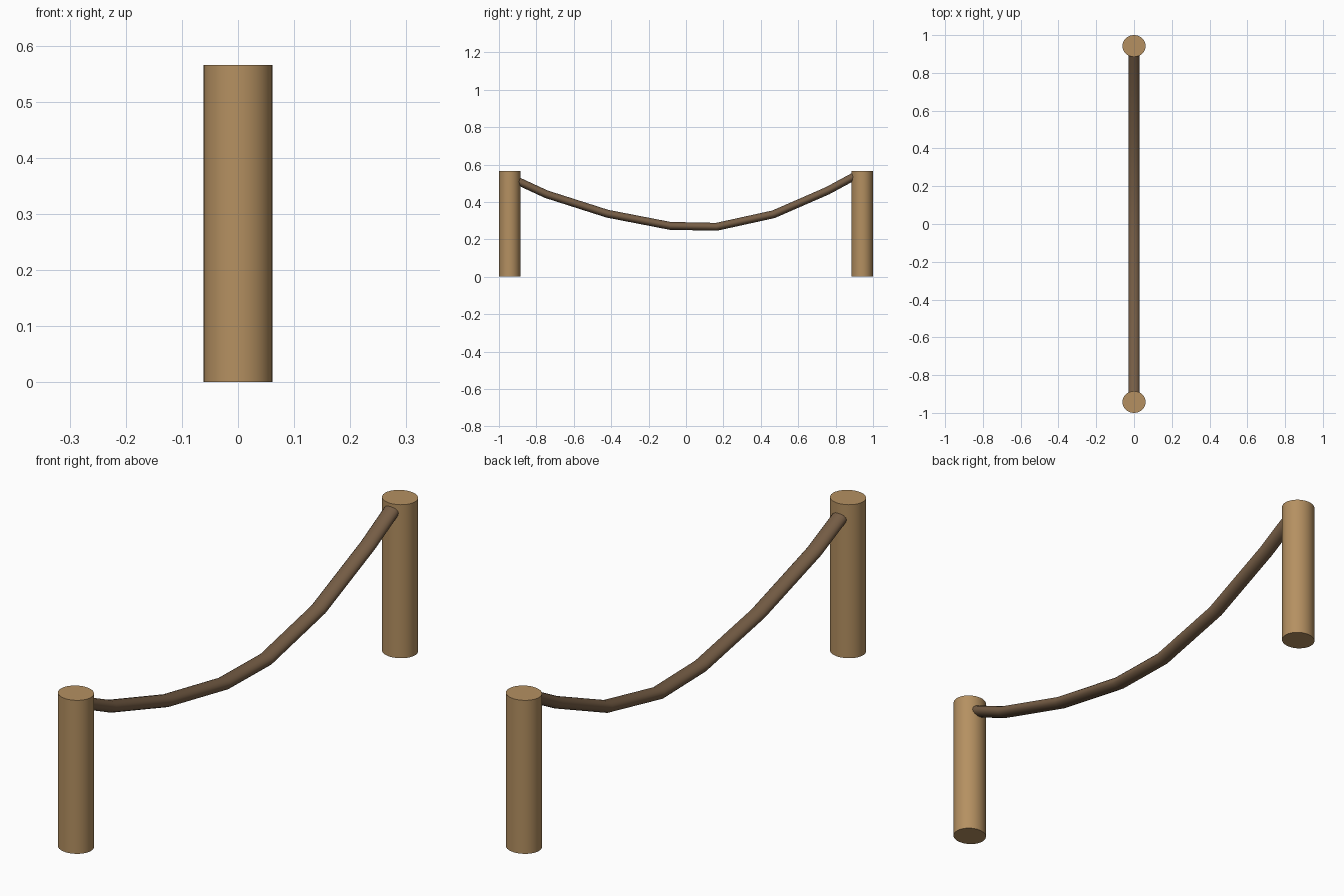
import bpy, bmesh, math
from mathutils import Vector

if "Cube" in bpy.data.objects:
    bpy.data.objects.remove(bpy.data.objects["Cube"])


def material(name, color):
    m = bpy.data.materials.new(name)
    m.diffuse_color = (*color, 1.0)
    m.use_nodes = True
    m.node_tree.nodes["Principled BSDF"].inputs["Base Color"].default_value = m.diffuse_color
    return m


post_wood = material("light wood", (0.46, 0.28, 0.12))
rope_brown = material("dark rope", (0.18, 0.11, 0.06))


def tube(name, path, rx, rn, sides, mat):
    """Sweep an ellipse (rx across, rn in the YZ plane) along a YZ path with mitred bends."""
    pts = [Vector((0, y, z)) for y, z in path]
    bm = bmesh.new()
    rings = []
    for i, p in enumerate(pts):
        d_in = (p - pts[i - 1]).normalized() if i else (pts[1] - p).normalized()
        d_out = (pts[i + 1] - p).normalized() if i < len(pts) - 1 else d_in
        t = (d_in + d_out).normalized()
        n = Vector((0, -t.z, t.y)) / t.dot(d_in)
        rings.append([bm.verts.new(p + Vector((rx * math.cos(a), 0, 0)) + n * rn * math.sin(a))
                      for a in (2 * math.pi * k / sides for k in range(sides))])
    for a, b in zip(rings, rings[1:]):
        for k in range(sides):
            j = (k + 1) % sides
            bm.faces.new((a[k], a[j], b[j], b[k]))
    bm.faces.new(rings[0])
    bm.faces.new(rings[-1])
    bmesh.ops.recalc_face_normals(bm, faces=bm.faces)
    me = bpy.data.meshes.new(name)
    bm.to_mesh(me)
    bm.free()
    me.materials.append(mat)
    ob = bpy.data.objects.new(name, me)
    bpy.context.collection.objects.link(ob)
    bpy.ops.object.select_all(action='DESELECT')
    ob.select_set(True)
    bpy.context.view_layer.objects.active = ob
    bpy.ops.object.shade_smooth_by_angle(angle=math.radians(35))
    return ob


# Two upright posts, slightly oval
for name, y in (("front_post", -0.9425), ("back_post", 0.9425)):
    tube(name, [(y, 0), (y, 0.565)], 0.0615, 0.0575, 32, post_wood)

# Sagging rope, its ends buried in the posts
rope_path = [(-0.915, 0.519), (-0.746, 0.441), (-0.42, 0.337), (-0.085, 0.272),
             (0.163, 0.267), (0.468, 0.334), (0.757, 0.46), (0.905, 0.54)]
tube("rope", rope_path, 0.029, 0.021, 16, rope_brown)
